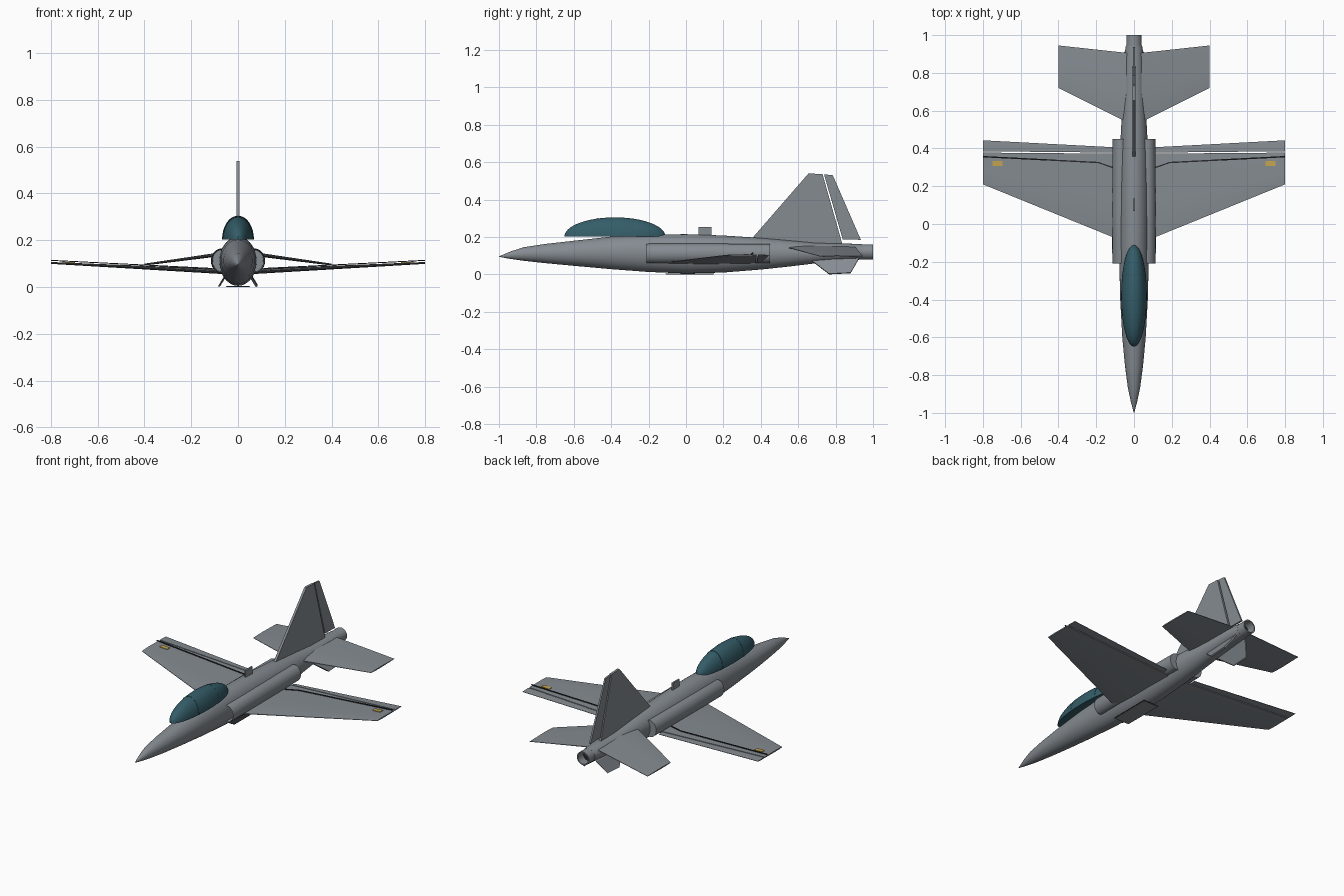
import bpy, bmesh, math
from mathutils import Vector

if "Cube" in bpy.data.objects:
    bpy.data.objects.remove(bpy.data.objects["Cube"])


def mat(name, rgb):
    m = bpy.data.materials.new(name)
    m.diffuse_color = (*rgb, 1)
    m.use_nodes = True
    m.node_tree.nodes["Principled BSDF"].inputs["Base Color"].default_value = m.diffuse_color
    return m


GRAY = mat("hull_gray", (0.235, 0.26, 0.285))
GLASS = mat("canopy_teal", (0.035, 0.11, 0.14))
DARK = mat("dark_trim", (0.02, 0.022, 0.025))
YELLOW = mat("marker_yellow", (0.55, 0.38, 0.08))


def finish(name, bm, material, smooth=True):
    bmesh.ops.recalc_face_normals(bm, faces=bm.faces)
    me = bpy.data.meshes.new(name)
    bm.to_mesh(me)
    bm.free()
    me.materials.append(material)
    ob = bpy.data.objects.new(name, me)
    bpy.context.collection.objects.link(ob)
    if smooth:
        bpy.ops.object.select_all(action='DESELECT')
        bpy.context.view_layer.objects.active = ob
        ob.select_set(True)
        bpy.ops.object.shade_smooth_by_angle(angle=math.radians(30))
    return ob


def loft(name, rings, material, caps=True, smooth=True, closed=False):
    bm = bmesh.new()
    vs = [[bm.verts.new(p) for p in r] for r in rings]
    n = len(vs[0])
    pairs = list(zip(vs, vs[1:])) + ([(vs[-1], vs[0])] if closed else [])
    for a, b in pairs:
        for i in range(n):
            bm.faces.new((a[i], a[(i + 1) % n], b[(i + 1) % n], b[i]))
    if caps and not closed:
        bm.faces.new(vs[0])
        bm.faces.new(vs[-1])
    return finish(name, bm, material, smooth)


def ring(y, cx, cz, rx, rz, n=36):
    return [(cx + rx * math.cos(2 * math.pi * i / n), y,
             cz + rz * math.sin(2 * math.pi * i / n)) for i in range(n)]


def slab(name, pts, offset, material):
    # flat polygon thickened both ways along an offset vector
    o = Vector(offset)
    return loft(name, [[Vector(p) - o for p in pts], [Vector(p) + o for p in pts]],
                material, smooth=False)


def foil(name, stations, material):
    # stations: (x, leading y, trailing y, z, front, mid and back half thickness)
    rings = []
    for x, y0, y1, z, a, b, c in stations:
        prof = [(0, a), (0.15, a + (b - a) * 0.7), (0.4, b), (1, c)]
        top = [(x, y0 + (y1 - y0) * f, z + t) for f, t in prof]
        low = [(x, y0 + (y1 - y0) * f, z - t) for f, t in reversed(prof)]
        rings.append(top + low)
    return loft(name, rings, material)


def mx(pts, s):
    return [(p[0] * s, *p[1:]) for p in pts]


# fuselage: y, bottom z, top z, half width
prof = [(-1, .094, .096, .001), (-.94, .083, .122, .017), (-.87, .073, .145, .032),
        (-.75, .06, .163, .048), (-.6, .046, .18, .062), (-.4, .028, .202, .073),
        (-.2, .013, .213, .078), (0, .005, .215, .08), (.2, .01, .208, .079),
        (.4, .026, .195, .074), (.55, .042, .182, .066), (.7, .06, .168, .058),
        (.85, .073, .165, .052), (.92, .078, .163, .047), (.945, .08, .161, .043)]
loft("fuselage", [ring(y, 0, (a + b) / 2, w, (b - a) / 2) for y, a, b, w in prof], GRAY)

# engine nozzle, hollow
loft("nozzle", [ring(.93, 0, .12, .041, .041), ring(1, 0, .12, .041, .041),
                ring(1, 0, .12, .034, .034), ring(.93, 0, .12, .034, .034)], GRAY, closed=True)
loft("nozzle_core", [ring(.944, 0, .12, .036, .036), ring(.948, 0, .12, .036, .036)], DARK)

# canopy: half ellipsoid with a flat base
bm = bmesh.new()
bmesh.ops.create_uvsphere(bm, u_segments=40, v_segments=24, radius=1)
res = bmesh.ops.bisect_plane(bm, geom=bm.verts[:] + bm.edges[:] + bm.faces[:], dist=1e-5,
                             plane_co=(0, 0, 0), plane_no=(0, 0, 1), clear_inner=True)
bmesh.ops.holes_fill(bm, edges=[e for e in bm.edges if e.is_boundary])
for v in bm.verts:
    v.co = (v.co.x * .068, -.38 + v.co.y * .27, .203 + v.co.z * .102)
finish("canopy", bm, GLASS)

# canopy frame hoops
for i, y in enumerate((-.47, -.27)):
    k = math.sqrt(1 - ((y + .38) / .27) ** 2)
    arch = []
    for yy, e in ((y - .002, -.002), (y - .002, .0012), (y + .002, .0012), (y + .002, -.002)):
        arch.append([((.068 * k + e) * math.cos(math.pi * j / 20), yy,
                      .203 + (.102 * k + e) * math.sin(math.pi * j / 20)) for j in range(21)])
    loft(f"canopy_frame_{i + 1}", list(zip(*arch)), GLASS)

# dorsal antenna
slab("antenna", [(0, .068, .2), (0, .068, .253), (0, .135, .253), (0, .135, .2)],
     (.005, 0, 0), GRAY)

# vertical fin and rudder
slab("vertical_fin", [(0, .355, .195), (0, .655, .54), (0, .73, .536), (0, .835, .165),
                      (0, .5, .165)], (.007, 0, 0), GRAY)
slab("rudder", [(0, .738, .535), (0, .785, .53), (0, .935, .185), (0, .838, .187)],
     (.005, 0, 0), GRAY)

# belly panel with dark outline
slab("belly_outline", [(-.052, -.11, .003), (.052, -.11, .003), (.052, .15, .003),
                       (-.052, .15, .003)], (0, 0, .001), DARK)
slab("belly_panel", [(-.049, -.107, .002), (.049, -.107, .002), (.049, .147, .002),
                     (-.049, .147, .002)], (0, 0, .0014), GRAY)


def wing_z(x):
    return .068 + (x - .1) * .05


for s, side in ((1, "right"), (-1, "left")):
    # hollow side intake
    def duct(y, d):
        return ring(y, s * .07, .112, .046 - d, .053 - d)
    loft(f"{side}_intake", [duct(-.08, .008), duct(-.205, .006), duct(-.21, .003),
                            duct(-.2, .001), duct(.1, 0), duct(.45, .003)], GRAY)

    # main wing, flap, hinge strip and marker
    foil(f"{side}_wing", mx([(.05, -.095, .372, wing_z(.05), .002, .011, .006),
                             (.8, .21, .378, wing_z(.8), .001, .004, .003)], s), GRAY)
    foil(f"{side}_flap", mx([(.1, .378, .406, wing_z(.1), .005, .004, .001),
                             (.8, .385, .443, wing_z(.8), .003, .003, .001)], s), GRAY)
    line = [(.8, .36), (.19, .329), (.11, .302)]
    path = [(x, y, wing_z(x) + .011) for x, y in line]
    slab(f"{side}_hinge_strip", mx(path + [(x, y - .007, z) for x, y, z in reversed(path)], s),
         (0, 0, .002), DARK)
    slab(f"{side}_wing_marker", mx([(x, y, wing_z(x) + .006) for x, y in
                                    ((.697, .308), (.75, .308), (.75, .334), (.697, .334))], s),
         (0, 0, .002), YELLOW)

    # drooping tailplane
    foil(f"{side}_tailplane", mx([(.03, .535, .905, .146, .002, .009, .002),
                                  (.4, .72, .945, .096, .001, .004, .001)], s), GRAY)

    # canted ventral fin
    slab(f"{side}_ventral_fin", mx([(.034, .67, .075), (.08, .765, .002), (.08, .88, .008),
                                    (.034, .925, .085)], s), (.004, 0, .002), GRAY)
